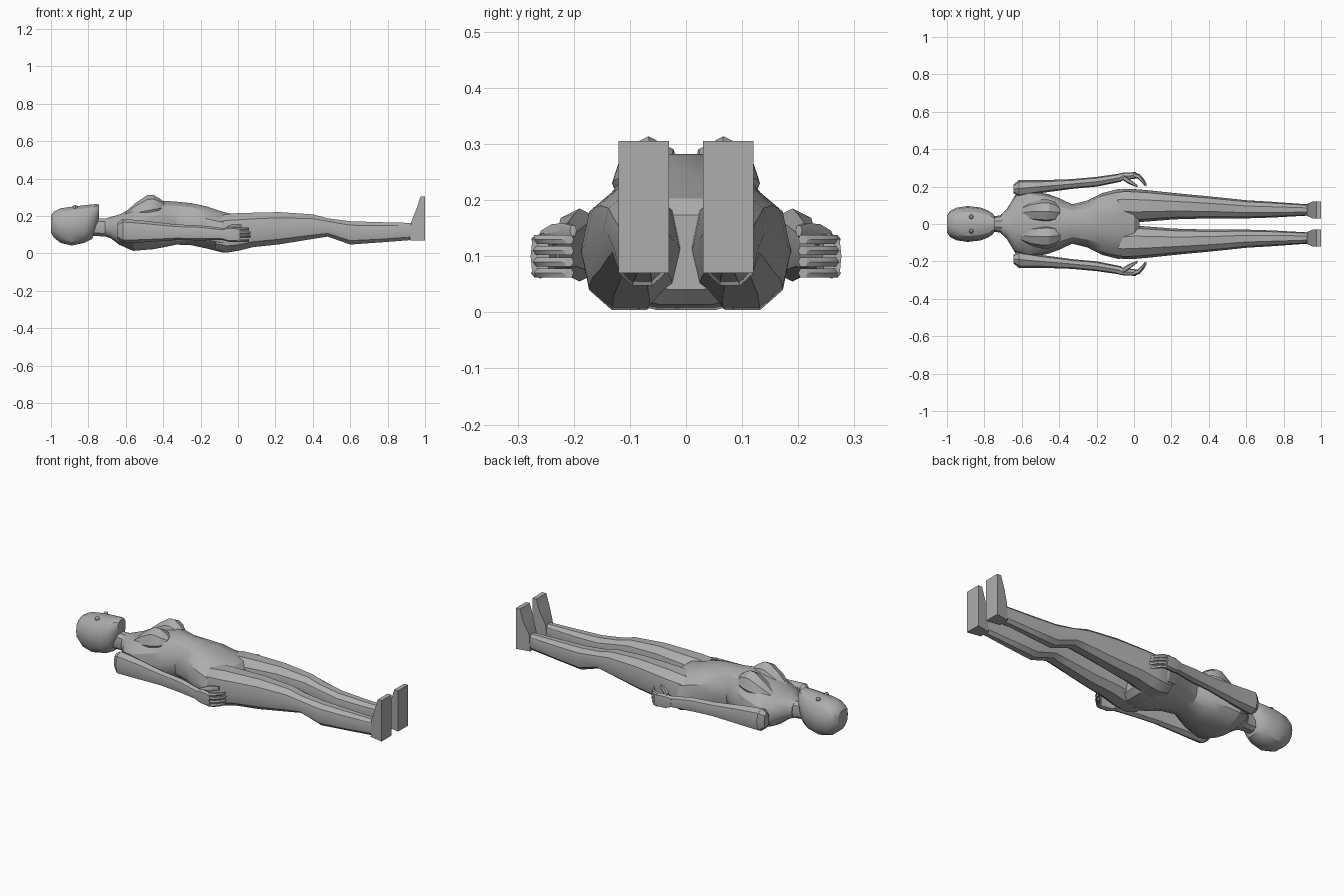
import bpy, bmesh, math
from mathutils import Matrix

grey = bpy.data.materials.new("plain grey")
grey.diffuse_color = (0.42, 0.42, 0.42, 1)


def finish(name, bm, mirror=False, angle=28):
    bmesh.ops.recalc_face_normals(bm, faces=bm.faces)
    me = bpy.data.meshes.new(name)
    bm.to_mesh(me)
    bm.free()
    me.materials.append(grey)
    ob = bpy.data.objects.new(name, me)
    bpy.context.collection.objects.link(ob)
    if mirror:
        mod = ob.modifiers.new("mirror", 'MIRROR')
        mod.use_axis = (False, True, False)
    bpy.ops.object.select_all(action='DESELECT')
    ob.select_set(True)
    bpy.context.view_layer.objects.active = ob
    bpy.ops.object.shade_smooth_by_angle(angle=math.radians(angle))
    return ob


def loft(name, sections, n=10, power=0.85, mirror=False):
    """Skin rings along x; section = x, y0, y1, z bottom, z widest, z top."""
    bm = bmesh.new()
    rings = []
    for x, y0, y1, z0, zm, z1 in sections:
        ring = []
        for i in range(n):
            a = 2 * math.pi * i / n
            c = math.copysign(abs(math.cos(a)) ** power, math.cos(a))
            s = math.copysign(abs(math.sin(a)) ** power, math.sin(a))
            y = (y0 + y1) / 2 + c * (y1 - y0) / 2
            z = zm + s * ((z1 - zm) if s > 0 else (zm - z0))
            ring.append(bm.verts.new((x, y, z)))
        rings.append(ring)
    for a, b in zip(rings, rings[1:]):
        for i in range(n):
            j = (i + 1) % n
            bm.faces.new((a[i], a[j], b[j], b[i]))
    bm.faces.new(rings[0])
    bm.faces.new(rings[-1])
    return finish(name, bm, mirror)


def centred(rows):
    return [(x, -w, w, z0, zm, z1) for x, w, z0, zm, z1 in rows]


# Head: domed crown, flat face, chin at the far end
loft("head", centred([
    (-1.00, .045, .11, .155, .205), (-.985, .068, .085, .155, .225),
    (-.95, .087, .055, .15, .243), (-.89, .096, .04, .15, .252),
    (-.82, .088, .055, .155, .26), (-.78, .072, .075, .18, .264),
    (-.755, .055, .14, .21, .265), (-.742, .036, .19, .225, .262)]), n=14)

# Neck
loft("neck", centred([
    (-.81, .045, .09, .14, .195), (-.74, .042, .09, .14, .19),
    (-.67, .055, .085, .13, .19)]), n=10)

# Torso from shoulders to crotch
loft("torso", centred([
    (-.71, .052, .09, .135, .187), (-.68, .08, .08, .125, .197),
    (-.635, .155, .045, .11, .21), (-.56, .178, .012, .10, .25),
    (-.46, .16, .02, .12, .275), (-.40, .138, .03, .14, .285),
    (-.33, .105, .045, .15, .28), (-.25, .125, .042, .14, .272),
    (-.17, .165, .025, .12, .255), (-.08, .188, .002, .11, .225),
    (0, .165, .012, .10, .205), (.03, .11, .04, .09, .175)]), n=14)

# Chest mounds
loft("breast", [
    (-.61, .03, .09, .17, .19, .215), (-.55, .012, .12, .17, .215, .268),
    (-.485, .004, .132, .17, .23, .312), (-.455, .004, .13, .18, .235, .314),
    (-.42, .01, .118, .20, .24, .295), (-.395, .03, .09, .22, .245, .275)],
    n=8, power=1.0, mirror=True)

# Legs: thigh, knee hollow, calf, ankle
loft("leg", [
    (-.12, .03, .17, .02, .11, .20), (-.06, .015, .187, 0, .11, .215),
    (0, .008, .187, .01, .11, .22), (.08, .014, .18, .03, .12, .222),
    (.22, .025, .165, .045, .13, .225), (.40, .03, .148, .075, .14, .212),
    (.48, .03, .14, .088, .14, .19), (.60, .03, .127, .045, .11, .175),
    (.75, .035, .118, .056, .11, .17), (.93, .045, .105, .07, .12, .165)],
    n=10, mirror=True)

# Feet: upright wedges, flaring from ankle to flat sole
bm = bmesh.new()
profile = [(.92, .07), (1, .07), (1, .305), (.975, .305), (.955, .24), (.925, .165)]
sides = []
for s in (-1, 1):
    sides.append([bm.verts.new((x, .075 + s * (.03 + .015 * min(1, (x - .92) / .035)), z))
                  for x, z in profile])
for side in sides:
    bm.faces.new(side)
for i in range(len(profile)):
    j = (i + 1) % len(profile)
    bm.faces.new((sides[0][i], sides[0][j], sides[1][j], sides[1][i]))
finish("foot", bm, mirror=True)

# Arms, shoulder to wrist
loft("arm", [
    (-.645, .165, .21, .08, .12, .165), (-.615, .145, .235, .055, .12, .185),
    (-.50, .165, .234, .06, .115, .175), (-.33, .188, .24, .072, .11, .155),
    (-.20, .20, .252, .07, .11, .15), (-.10, .22, .266, .072, .10, .138),
    (-.07, .226, .27, .072, .10, .135)], n=8, mirror=True)

# Palm, then four fingers stacked in height and curling inward
loft("palm", [
    (-.09, .225, .268, .075, .10, .132), (-.05, .235, .276, .062, .10, .142),
    (.01, .243, .277, .06, .10, .138)], n=8, power=.6, mirror=True)
for k in range(4):
    z = .07 + k * .02
    d = .006 if k in (0, 3) else 0
    loft("finger_%d" % (k + 1), [
        (x - d, y0, y1, z - .009, z, z + .009) for x, y0, y1 in
        ((0, .25, .276), (.03, .24, .267), (.05, .22, .245), (.066, .20, .217))],
        n=6, mirror=True)

# Thumb
loft("thumb", [
    (-.06, .235, .265, .115, .13, .148), (-.03, .215, .245, .122, .14, .16),
    (0, .203, .222, .13, .146, .16), (.02, .195, .207, .135, .146, .156)],
    n=6, mirror=True)

# Eyes
bm = bmesh.new()
bmesh.ops.create_uvsphere(bm, u_segments=8, v_segments=6, radius=.013,
                          matrix=Matrix.Translation((-.87, .038, .246)))
finish("eye", bm, mirror=True)
